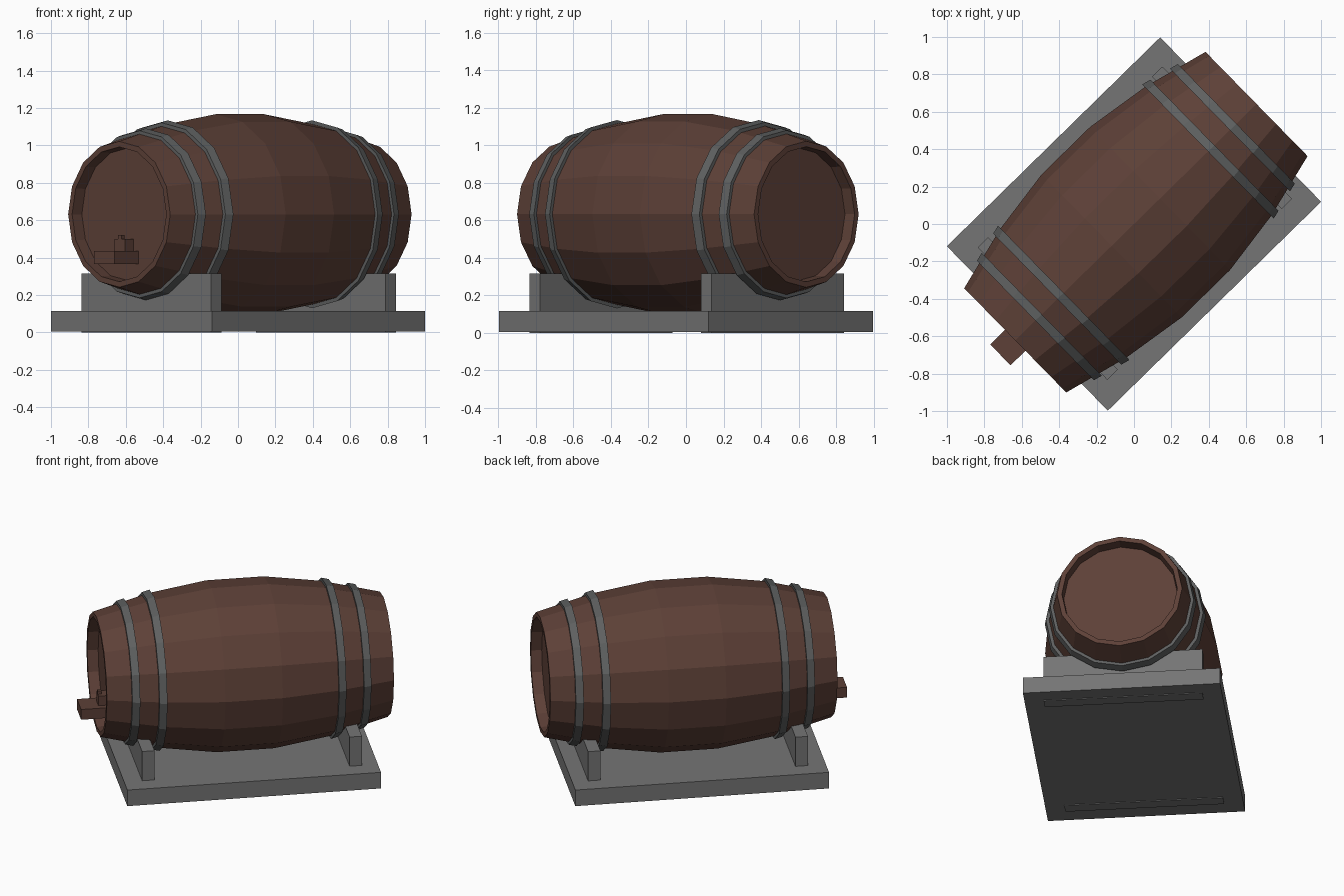
import bpy, bmesh, math
from mathutils import Matrix

if "Cube" in bpy.data.objects:
    bpy.data.objects.remove(bpy.data.objects["Cube"])

TURN = Matrix.Rotation(math.radians(44.4), 4, 'Z')
MID = 0.014      # barrel centre along its own axis
AXIS_Z = 0.632   # height of the barrel axis


def material(name, rgb):
    m = bpy.data.materials.new(name)
    m.diffuse_color = (*rgb, 1)
    m.use_nodes = True
    m.node_tree.nodes["Principled BSDF"].inputs["Base Color"].default_value = m.diffuse_color
    return m


wood = material("dark_brown_wood", (0.109, 0.051, 0.038))
iron = material("hoop_grey", (0.112, 0.116, 0.116))
stone = material("stand_grey", (0.178, 0.178, 0.178))


def finish(name, bm, mat):
    bmesh.ops.recalc_face_normals(bm, faces=bm.faces)
    me = bpy.data.meshes.new(name)
    bm.to_mesh(me)
    bm.free()
    me.materials.append(mat)
    ob = bpy.data.objects.new(name, me)
    ob.matrix_world = TURN
    bpy.context.collection.objects.link(ob)
    return ob


def box(name, u0, u1, v0, v1, z0, z1, mat):
    bm = bmesh.new()
    bmesh.ops.create_cube(bm, size=1)
    for v in bm.verts:
        v.co.x = u0 if v.co.x < 0 else u1
        v.co.y = v0 if v.co.y < 0 else v1
        v.co.z = z0 if v.co.z < 0 else z1
    return finish(name, bm, mat)


def lathe(name, profile, mat, closed=False, sides=16):
    """Revolve (position along axis, radius) points round the barrel axis."""
    bm = bmesh.new()
    rings = []
    for u, r in profile:
        rings.append([bm.verts.new((u, r * math.cos(a), AXIS_Z + r * math.sin(a)))
                      for a in (2 * math.pi * i / sides for i in range(sides))])
    pairs = list(zip(rings, rings[1:]))
    if closed:
        pairs.append((rings[-1], rings[0]))
    else:
        bm.faces.new(rings[0])
        bm.faces.new(rings[-1])
    for a, b in pairs:
        for i in range(sides):
            j = (i + 1) % sides
            bm.faces.new((a[i], a[j], b[j], b[i]))
    return finish(name, bm, mat)


# barrel: recessed head, rim, bulging staves, mirrored to the other end
half = [(0.835, 0.355), (0.903, 0.36), (0.903, 0.39), (0.542, 0.482), (0.181, 0.535)]
lathe("barrel", [(MID - u, r) for u, r in half] +
      [(MID + u, r) for u, r in reversed(half)], wood)

# two iron hoops at each end
for side, end in ((-1, "front"), (1, "back")):
    for label, u, r in (("inner", 0.564, 0.496), ("outer", 0.728, 0.453)):
        w, slope = 0.024, 0.006
        pts = [(u - w, r + slope), (u + w, r - slope),
               (u + w, r - slope - 0.04), (u - w, r + slope - 0.04)]
        lathe(f"{end}_{label}_hoop", [(MID + side * p, q) for p, q in pts],
              iron, closed=True)

# stand: base plate and two cross supports
box("base_plate", -0.798, 0.798, -0.615, 0.615, 0.005, 0.115, stone)
box("front_support", -0.685, -0.607, -0.495, 0.495, 0.0, 0.315, stone)
box("back_support", 0.62, 0.698, -0.495, 0.495, 0.0, 0.315, stone)

# tap: spout, stem and handle pin
box("tap_spout", -1.0, -0.815, -0.078, 0.078, 0.365, 0.435, wood)
box("tap_stem", -0.885, -0.815, -0.04, 0.04, 0.43, 0.5, wood)
box("tap_pin", -0.885, -0.86, -0.012, 0.012, 0.49, 0.522, wood)
